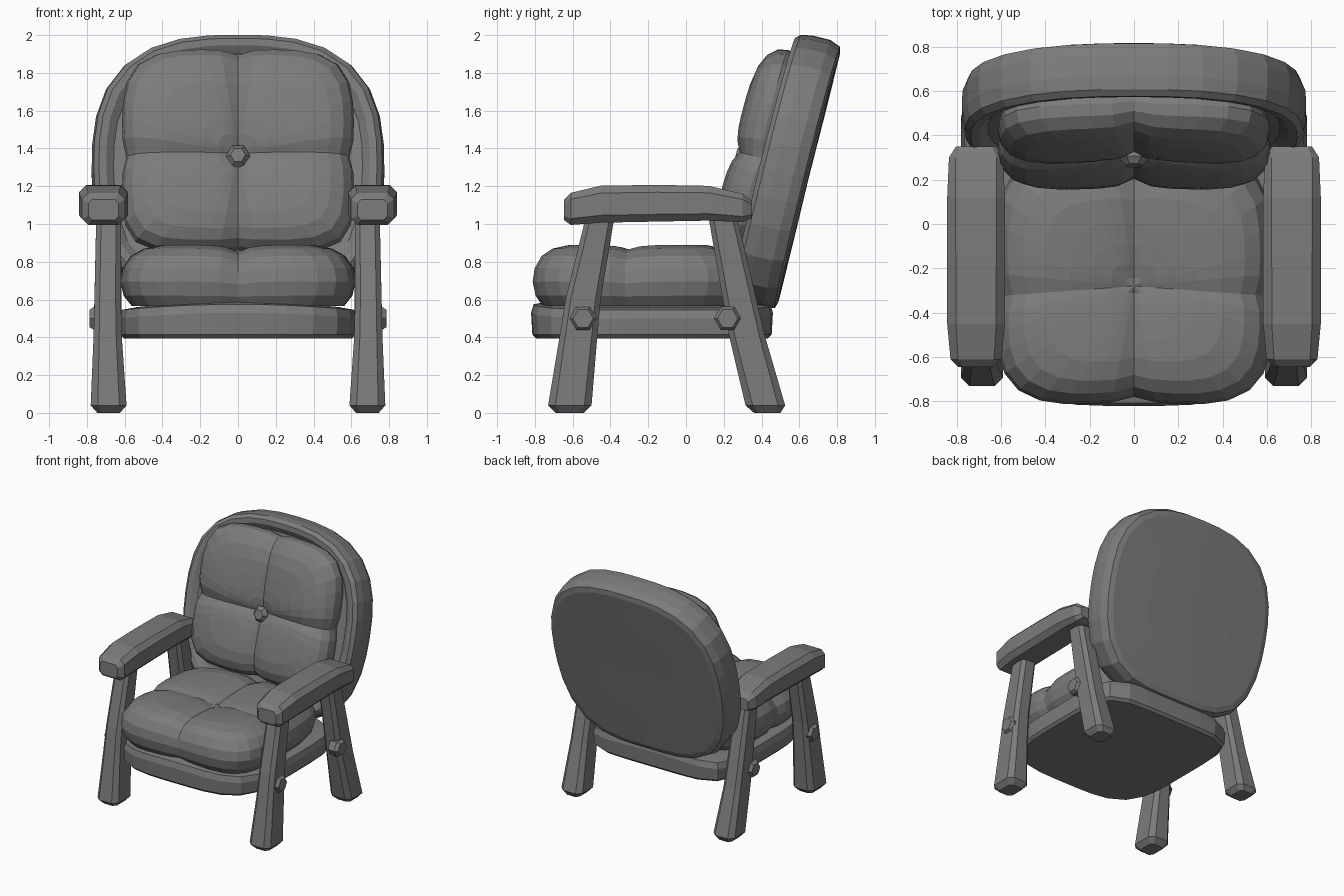
import bpy
import bmesh
from math import sin, cos, tau, exp

cube = bpy.data.objects.get("Cube")
if cube:
    bpy.data.objects.remove(cube, do_unlink=True)

# One plain grey for the whole chair
grey = bpy.data.materials.new("warm_grey")
grey.use_nodes = True
COLOUR = (0.2, 0.2, 0.2, 1)
grey.diffuse_color = COLOUR
grey.node_tree.nodes["Principled BSDF"].inputs["Base Color"].default_value = COLOUR


def loft(name, loops):
    """Skin a stack of equally long closed loops and cap both ends."""
    bm = bmesh.new()
    rows = [[bm.verts.new(p) for p in loop] for loop in loops]
    n = len(rows[0])
    for a, b in zip(rows, rows[1:]):
        for i in range(n):
            j = (i + 1) % n
            bm.faces.new((a[i], a[j], b[j], b[i]))
    for row in (rows[0], rows[-1]):
        centre = sum((v.co for v in row), row[0].co * 0) / n
        hub = bm.verts.new(centre)
        for i in range(n):
            bm.faces.new((row[i], row[(i + 1) % n], hub))
    bmesh.ops.recalc_face_normals(bm, faces=bm.faces)
    mesh = bpy.data.meshes.new(name)
    bm.to_mesh(mesh)
    bm.free()
    mesh.materials.append(grey)
    obj = bpy.data.objects.new(name, mesh)
    bpy.context.collection.objects.link(obj)
    return obj


def outline(rx, up, down, power_up, power_down, count=32):
    """Rounded rectangle with different upper and lower halves."""
    points = []
    for i in range(count):
        c, s = cos(tau * i / count), sin(tau * i / count)
        p = power_up if s > 0 else power_down
        r = (abs(c) ** p + abs(s) ** p) ** (-1 / p)
        points.append((rx * c * r, (up if s > 0 else down) * s * r))
    return points


def chamfered(hu, hv, cut=0.3):
    """Rectangle with its four corners cut off."""
    c = cut * min(hu, hv) * 2
    return [(hu, -hv + c), (hu, hv - c), (hu - c, hv), (c - hu, hv),
            (-hu, hv - c), (-hu, c - hv), (c - hu, -hv), (hu - c, -hv)]


def crease(u, v, deep_u, deep_v):
    """Depth of the tufting seams along both axes."""
    return deep_u * exp(-abs(u) / 0.06) + deep_v * exp(-abs(v) / 0.06)


def pinch(u, v):
    """Slight inward pull of a cushion's sides where a seam crosses them."""
    return 1 - 0.04 * exp(-min(abs(u), abs(v)) / 0.05)


LEAN = 0.248  # how far the back tilts per unit of height


def lean(x, y, z):
    return (x, y + LEAN * z - 0.02 * (x / 0.77) ** 2, z - LEAN * (y - 0.1))


# Seat base
base = outline(0.63, 0.64, 0.64, 6, 3.9)
loft("seat_base", [[(x * s, y * s - 0.18, z - 0.03 * (x / 0.63) ** 2 * (z > 0.5))
                    for x, y in base]
                   for s, z in ((0.96, 0.395), (0.99, 0.415), (1, 0.53),
                                (0.98, 0.575), (0.85, 0.59))])

# Seat cushion, seams meeting near its front third
DOME = ((0.9, 0.0), (0.97, 0.17), (1, 0.4), (0.98, 0.62), (0.91, 0.82),
        (0.8, 0.94), (0.64, 1.0), (0.46, 1.0), (0.3, 0.99), (0.16, 0.98), (0.06, 0.97))
seat = outline(0.625, 0.63, 0.52, 5, 3.8, 40)
loops = []
for s, h in DOME:
    loops.append([(x * s * pinch(x, y), y * s * pinch(x, y) - 0.28 - 0.07 * abs(x * s),
                   0.565 + 0.325 * h - h * crease(x * s, y * s, 0.038, 0.025))
                  for x, y in seat])
loft("seat_cushion", loops)

# Curved back shell with a raised rim around a shallow recess
shell = [(x * (1 - 0.16 * max(0, -z / 0.71) ** 1.8), z)
         for x, z in outline(0.775, 0.715, 0.71, 2.75, 4)]
loft("back_shell", [[lean(x * s, y, 1.3 + z * s) for x, z in shell]
                    for s, y in ((0.5, 0.33), (0.92, 0.33), (0.97, 0.32), (1, 0.265),
                                 (1, 0.17), (0.985, 0.11), (0.95, 0.085),
                                 (0.9, 0.09), (0.85, 0.12), (0.5, 0.13))])

# Back cushion with cross seams
back = outline(0.615, 0.57, 0.51, 4.6, 5.5, 40)
loops = []
for s, h in DOME:
    loops.append([lean(x * s * pinch(x, z),
                       0.16 - 0.25 * h + h * crease(x * s, z * s, 0.045, 0.045)
                       + 0.03 * max(0, z * s) * h,
                       1.345 + z * s * pinch(x, z)) for x, z in back])
loft("back_cushion", loops)

# Tufting button
button = outline(0.065, 0.065, 0.065, 2, 2, 6)
loft("back_button", [[lean(x * s, y, 1.325 + z * s) for x, z in button]
                     for s, y in ((0.9, 0.05), (1, -0.035), (0.6, -0.065))])

# Leg stations: y centre, z, half depth, half width, x centre
FRONT_LEG = ((-0.615, 0.0, 0.075, 0.06, 0.685), (-0.615, 0.04, 0.115, 0.095, 0.685),
             (-0.57, 0.40, 0.10, 0.075, 0.69), (-0.545, 0.60, 0.093, 0.07, 0.69),
             (-0.45, 1.06, 0.075, 0.065, 0.685))
BACK_LEG = ((0.43, 0.0, 0.07, 0.06, 0.685), (0.42, 0.04, 0.105, 0.095, 0.685),
            (0.325, 0.40, 0.095, 0.075, 0.69), (0.19, 1.06, 0.075, 0.065, 0.685))
# Armrest stations: y, z centre, half height, half width
ARM = ((-0.645, 1.075, 0.055, 0.08), (-0.61, 1.08, 0.085, 0.115),
       (-0.45, 1.105, 0.098, 0.13), (-0.15, 1.11, 0.097, 0.13),
       (0.12, 1.11, 0.092, 0.13), (0.30, 1.085, 0.075, 0.122),
       (0.35, 1.075, 0.045, 0.09))

for side, sign in (("left", 1), ("right", -1)):
    for label, stations in (("front", FRONT_LEG), ("back", BACK_LEG)):
        loft(f"{side}_{label}_leg",
             [[(sign * (cx + u), cy + v, z) for u, v in chamfered(hx, hy, 0.2)]
              for cy, z, hy, hx, cx in stations])
    loft(f"{side}_armrest",
         [[(sign * (0.712 + u), y, cz + v) for u, v in chamfered(hx, hz, 0.2)]
          for y, cz, hz, hx in ARM])
    # Hexagonal bolt heads joining the legs to the seat base
    hexagon = outline(0.072, 0.072, 0.072, 2, 2, 6)
    for label, y in (("front", -0.545), ("back", 0.22)):
        loft(f"{side}_{label}_bolt",
             [[(sign * x, y + u * s, 0.5 + v * s) for u, v in hexagon]
              for s, x in ((0.9, 0.70), (1, 0.76), (0.75, 0.785))])
